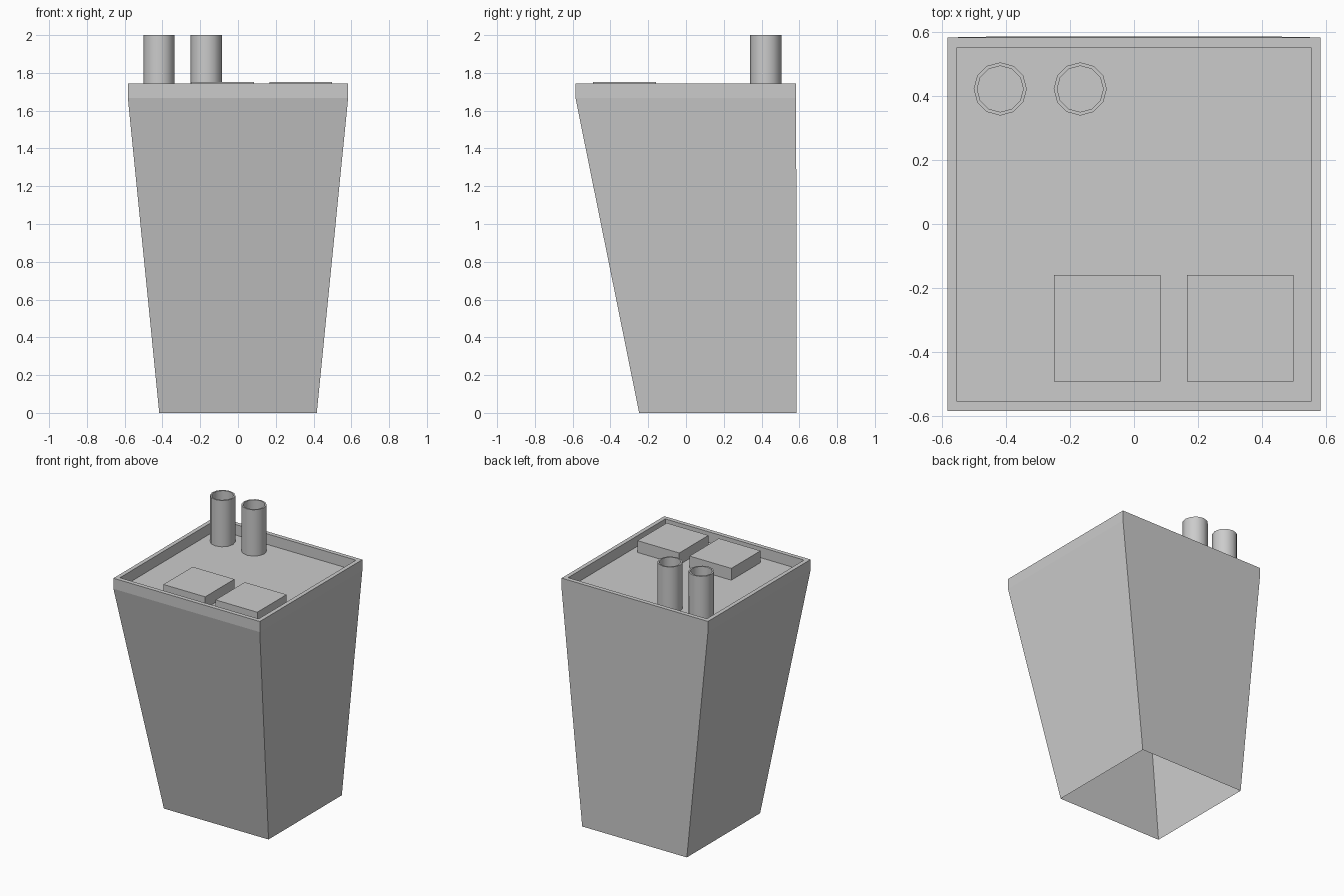
import bpy, bmesh, math

if "Cube" in bpy.data.objects:
    bpy.data.objects.remove(bpy.data.objects["Cube"])

DECK = 1.667
RIM = 1.743


def finish(name, bm):
    mesh = bpy.data.meshes.new(name)
    bm.to_mesh(mesh)
    bm.free()
    obj = bpy.data.objects.new(name, mesh)
    bpy.context.collection.objects.link(obj)
    return obj


def skin(bm, loops, cap_end=True):
    """Join successive loops of points with quads, optionally closing the last."""
    rings = [[bm.verts.new(p) for p in loop] for loop in loops]
    for a, b in zip(rings, rings[1:]):
        n = len(a)
        for i in range(n):
            j = (i + 1) % n
            bm.faces.new((a[i], a[j], b[j], b[i]))
    if cap_end:
        bm.faces.new(rings[-1])


def rect(hx, y0, y1, z):
    return [(-hx, y0, z), (hx, y0, z), (hx, y1, z), (-hx, y1, z)]


def circle(x, y, r, z, n=12):
    return [(x + r * math.cos(2 * math.pi * i / n),
             y + r * math.sin(2 * math.pi * i / n), z) for i in range(n)]


# Tapered shell, open underneath, with upright rim and sunken deck
bm = bmesh.new()
skin(bm, [rect(0.417, -0.248, 0.586, 0.0),
          rect(0.583, -0.585, 0.583, DECK),
          rect(0.583, -0.585, 0.583, RIM),
          rect(0.553, -0.554, 0.552, RIM),
          rect(0.553, -0.554, 0.552, DECK)])
finish("planter_body", bm)

# Low square blocks on the deck
for name, x in (("left_block", -0.083), ("right_block", 0.332)):
    bm = bmesh.new()
    bmesh.ops.create_cube(bm, size=1)
    bmesh.ops.scale(bm, verts=bm.verts, vec=(0.333, 0.333, 1.752 - DECK))
    bmesh.ops.translate(bm, verts=bm.verts, vec=(x, -0.326, (1.752 + DECK) / 2))
    finish(name, bm)

# Hollow pipes standing at the back left
for name, x in (("outer_pipe", -0.418), ("inner_pipe", -0.168)):
    bm = bmesh.new()
    y = 0.422
    skin(bm, [circle(x, y, 0.083, DECK), circle(x, y, 0.083, 2.0),
              circle(x, y, 0.072, 2.0), circle(x, y, 0.072, DECK + 0.003)])
    pipe = finish(name, bm)
    bpy.ops.object.select_all(action='DESELECT')
    pipe.select_set(True)
    bpy.context.view_layer.objects.active = pipe
    bpy.ops.object.shade_smooth_by_angle(angle=math.radians(40))
